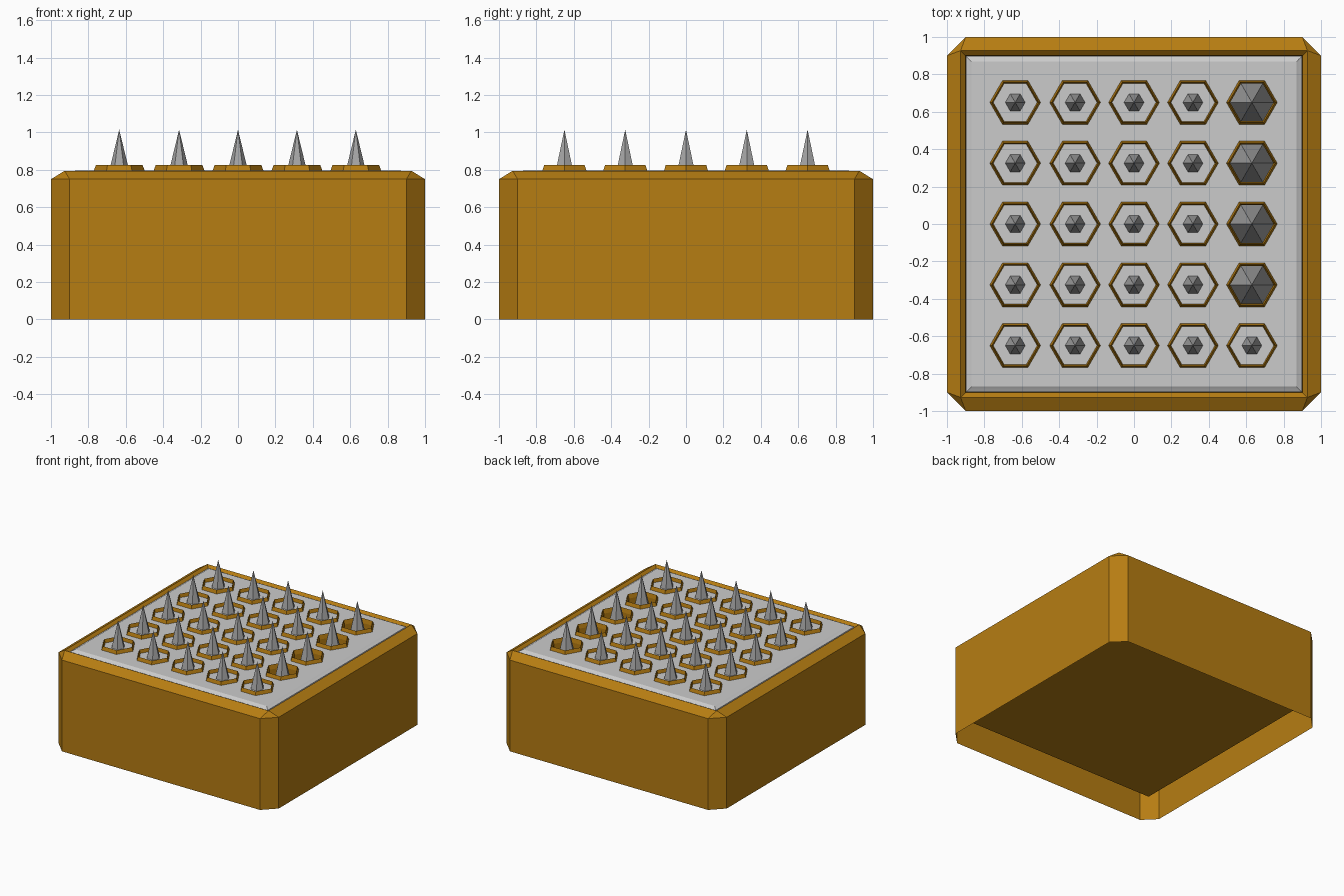
import bpy, bmesh
from math import cos, sin, pi

if "Cube" in bpy.data.objects:
    bpy.data.objects.remove(bpy.data.objects["Cube"])

XS = [-0.635, -0.315, 0.0, 0.315, 0.63]
YS = [-0.65, -0.325, 0.0, 0.325, 0.65]


def material(name, r, g, b):
    m = bpy.data.materials.new(name)
    m.diffuse_color = (r, g, b, 1)
    m.use_nodes = True
    m.node_tree.nodes["Principled BSDF"].inputs["Base Color"].default_value = m.diffuse_color
    return m


brass = material("brass", 0.47, 0.205, 0.006)
steel = material("steel", 0.56, 0.56, 0.56)
iron = material("iron", 0.38, 0.38, 0.38)


def octagon(h, c, z):
    """Square of half size h with corners cut by c."""
    return [(h, c - h, z), (h, h - c, z), (h - c, h, z), (c - h, h, z),
            (-h, h - c, z), (-h, c - h, z), (c - h, -h, z), (h - c, -h, z)]


def hexagon(cx, cy, r, z):
    return [(cx + r * cos(i * pi / 3), cy + r * sin(i * pi / 3), z) for i in range(6)]


def loft(bm, loops, start=False, end=False):
    """Skin a stack of loops, optionally capping the ends."""
    rows = [[bm.verts.new(p) for p in loop] for loop in loops]
    n = len(rows[0])
    for a, b in zip(rows, rows[1:]):
        for i in range(n):
            j = (i + 1) % n
            bm.faces.new((a[i], a[j], b[j], b[i]))
    if start:
        bm.faces.new(rows[0][::-1])
    if end:
        bm.faces.new(rows[-1])


def finish(bm, name, mat=None, recalc=True):
    bmesh.ops.remove_doubles(bm, verts=bm.verts, dist=0.0005)
    if recalc:
        bmesh.ops.recalc_face_normals(bm, faces=bm.faces)
    me = bpy.data.meshes.new(name)
    bm.to_mesh(me)
    bm.free()
    if mat:
        me.materials.append(mat)
    ob = bpy.data.objects.new(name, me)
    bpy.context.collection.objects.link(ob)
    return ob


# Casing: open underneath, bevelled rim, sunken tray inside
bm = bmesh.new()
loft(bm, [octagon(1, 0.1, 0), octagon(1, 0.1, 0.75), octagon(0.927, 0, 0.795),
          octagon(0.9, 0, 0.77), octagon(0.89, 0, 0.15)], end=True)
finish(bm, "casing", brass, recalc=False)

# Floor plate with a shallow bevelled edge
bm = bmesh.new()
loft(bm, [octagon(0.899, 0, 0.74), octagon(0.899, 0, 0.78), octagon(0.88, 0, 0.79),
          octagon(0.87, 0, 0.796)], start=True, end=True)
plate = finish(bm, "floor_plate", steel)

# Open sockets in the right-hand column
bm = bmesh.new()
for y in YS[1:]:
    loft(bm, [hexagon(XS[4], y, 0.12, 0.6), hexagon(XS[4], y, 0.12, 0.9)], True, True)
cutter = finish(bm, "socket_cutter", steel)
cutter.hide_render = True
cutter.display_type = 'WIRE'
mod = plate.modifiers.new("sockets", 'BOOLEAN')
mod.operation = 'DIFFERENCE'
mod.solver = 'EXACT'
mod.object = cutter

# Hexagonal collars and the spikes seated in them
collars, spikes = bmesh.new(), bmesh.new()
for x in XS:
    for y in YS:
        loft(collars, [hexagon(x, y, 0.138, 0.5), hexagon(x, y, 0.138, 0.79),
                       hexagon(x, y, 0.125, 0.825), hexagon(x, y, 0.116, 0.79),
                       hexagon(x, y, 0.116, 0.5), hexagon(x, y, 0.138, 0.5)])
        loft(spikes, [hexagon(x, y, 0.125, 0.5), hexagon(x, y, 0.0, 1.015)],
             start=True)
finish(collars, "collars", brass)
finish(spikes, "spikes", iron)
